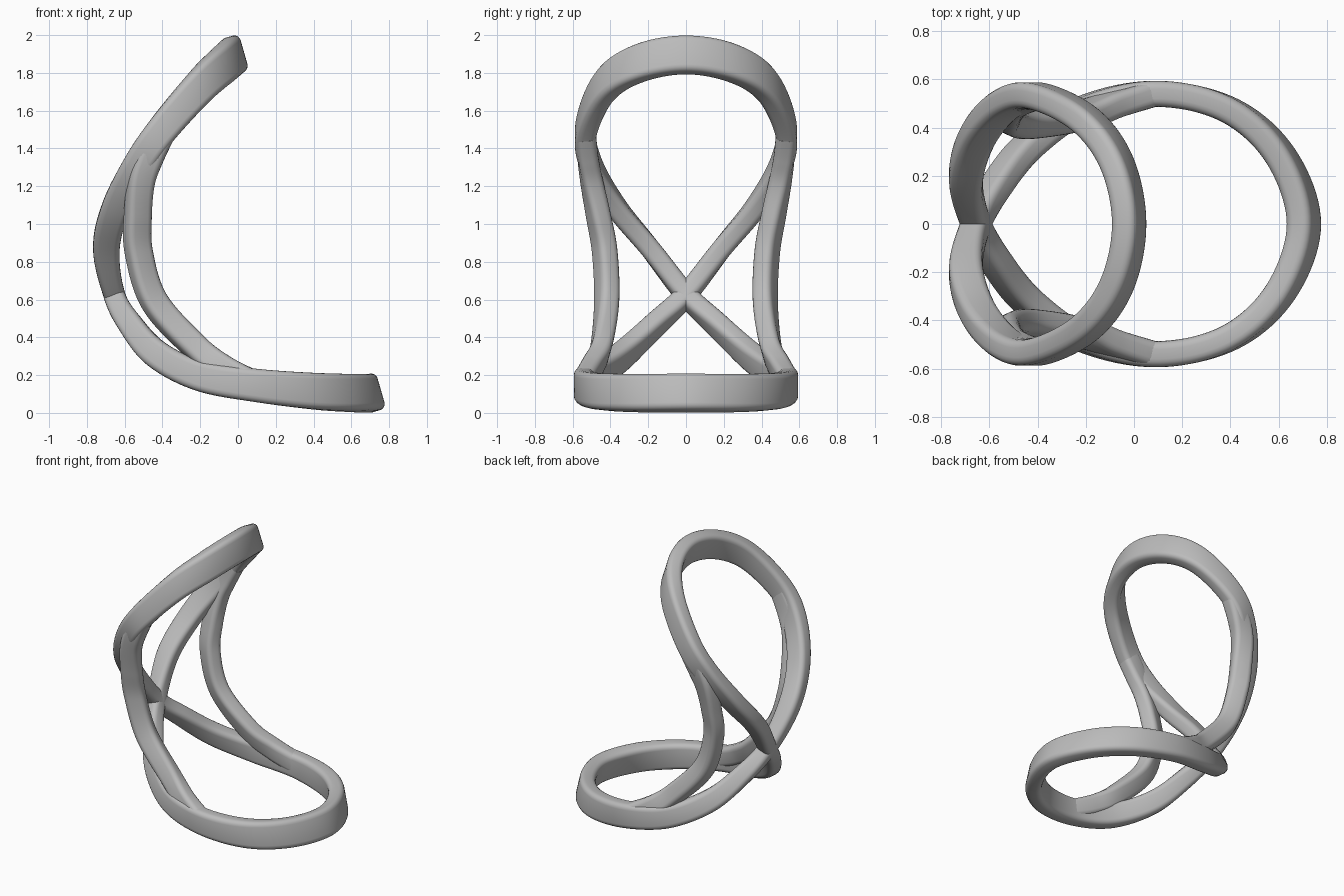
import bpy
import bmesh
from math import sin, cos, pi, radians
from mathutils import Vector

cube = bpy.data.objects.get("Cube")
if cube:
    bpy.data.objects.remove(cube, do_unlink=True)

grey = bpy.data.materials.new("plain grey")
grey.use_nodes = True
grey.diffuse_color = (0.5, 0.5, 0.5, 1)
grey.node_tree.nodes["Principled BSDF"].inputs["Base Color"].default_value = (0.5, 0.5, 0.5, 1)

HALF_WIDTH = 0.054
CORNER = 0.034


def spline(points, closed, steps=10):
    """Smooth curve through (centre, half depth vector) pairs."""
    count = len(points)

    def pick(i):
        return points[i % count] if closed else points[max(0, min(count - 1, i))]

    result = []
    for i in range(count if closed else count - 1):
        near = [pick(i + k) for k in (-1, 0, 1, 2)]
        for s in range(steps):
            t = s / steps
            pair = []
            for a, b, c, d in zip(*near):
                pair.append(b + 0.5 * t * (c - a + t * (2 * a - 5 * b + 4 * c - d
                                                        + t * (3 * (b - c) + d - a))))
            result.append(pair)
    if not closed:
        result.append(points[-1])
    return result


def rounded_section(half_depth):
    """Rounded rectangle as (width, depth) offsets."""
    section = []
    for corner, (sx, sy) in enumerate(((1, 1), (-1, 1), (-1, -1), (1, -1))):
        for k in range(5):
            angle = (corner + k / 4) * pi / 2
            section.append((sx * (HALF_WIDTH - CORNER) + CORNER * cos(angle),
                            sy * (half_depth - CORNER) + CORNER * sin(angle)))
    return section


def sweep(name, points, closed):
    """Sweep the rounded section along the path."""
    path = spline(points, closed)
    count = len(path)
    bm = bmesh.new()
    rings = []
    for i, (centre, depth) in enumerate(path):
        if closed:
            before, after = path[i - 1][0], path[(i + 1) % count][0]
        else:
            before, after = path[max(i - 1, 0)][0], path[min(i + 1, count - 1)][0]
        across = (after - before).cross(depth).normalized()
        inward = depth.normalized()
        rings.append([bm.verts.new(centre + across * w + inward * d)
                      for w, d in rounded_section(depth.length)])
    for i in range(count if closed else count - 1):
        a, b = rings[i], rings[(i + 1) % count]
        for k in range(len(a)):
            n = (k + 1) % len(a)
            bm.faces.new((a[k], a[n], b[n], b[k]))
    if not closed:
        bm.faces.new(rings[0])
        bm.faces.new(rings[-1])
    bmesh.ops.recalc_face_normals(bm, faces=bm.faces[:])
    mesh = bpy.data.meshes.new(name)
    bm.to_mesh(mesh)
    bm.free()
    mesh.materials.append(grey)
    obj = bpy.data.objects.new(name, mesh)
    bpy.context.collection.objects.link(obj)
    bpy.ops.object.select_all(action="DESELECT")
    obj.select_set(True)
    bpy.context.view_layer.objects.active = obj
    bpy.ops.object.shade_smooth_by_angle(angle=radians(40))


def mirrored(points):
    flip = Vector((1, -1, 1))
    return [(c * flip, d * flip) for c, d in points]


# Half of the figure-eight band: x, y, z, tilt in degrees, half depth
half_band = [
    (-0.02, 0, 1.895, -74, 0.1),
    (-0.07, 0.25, 1.85, -72, 0.1),
    (-0.2, 0.43, 1.73, -66, 0.095),
    (-0.4, 0.53, 1.5, -55, 0.085),
    (-0.53, 0.5, 1.31, -35, 0.08),
    (-0.645, 0.37, 1.09, -15, 0.075),
    (-0.697, 0.19, 0.87, 0, 0.07),
    (-0.655, 0, 0.625, 22, 0.057),
    (-0.57, -0.16, 0.47, 42, 0.065),
    (-0.43, -0.33, 0.31, 58, 0.075),
    (-0.2, -0.48, 0.195, 75, 0.08),
    (0.1, -0.54, 0.145, 85, 0.088),
    (0.4, -0.47, 0.115, 97, 0.097),
    (0.61, -0.28, 0.105, 103, 0.1),
    (0.705, 0, 0.105, 106, 0.1),
]
half = [(Vector((x, y, z)), Vector((cos(radians(a)), 0, sin(radians(a)))) * d)
        for x, y, z, a, d in half_band]
sweep("figure_eight_band", half + mirrored(half)[-2:0:-1], True)

# Bowed side strut: centre, then inward depth direction
strut = [
    (-0.4, 0.53, 1.48, 0.75, 0, -0.6),
    (-0.46, 0.52, 1.36, 0.85, -0.1, -0.5),
    (-0.51, 0.5, 1.23, 0.9, -0.25, -0.3),
    (-0.53, 0.465, 1.05, 0.9, -0.4, -0.1),
    (-0.525, 0.43, 0.85, 0.9, -0.44, 0.1),
    (-0.44, 0.42, 0.585, 0.75, -0.4, 0.5),
    (-0.22, 0.45, 0.345, 0.5, -0.25, 0.8),
    (-0.07, 0.5, 0.235, 0.3, -0.1, 0.9),
    (0.08, 0.54, 0.16, 0.1, 0, 1),
]
side = [(Vector(row[:3]), Vector(row[3:]).normalized() * 0.07) for row in strut]
sweep("left_strut", side, False)
sweep("right_strut", mirrored(side), False)
